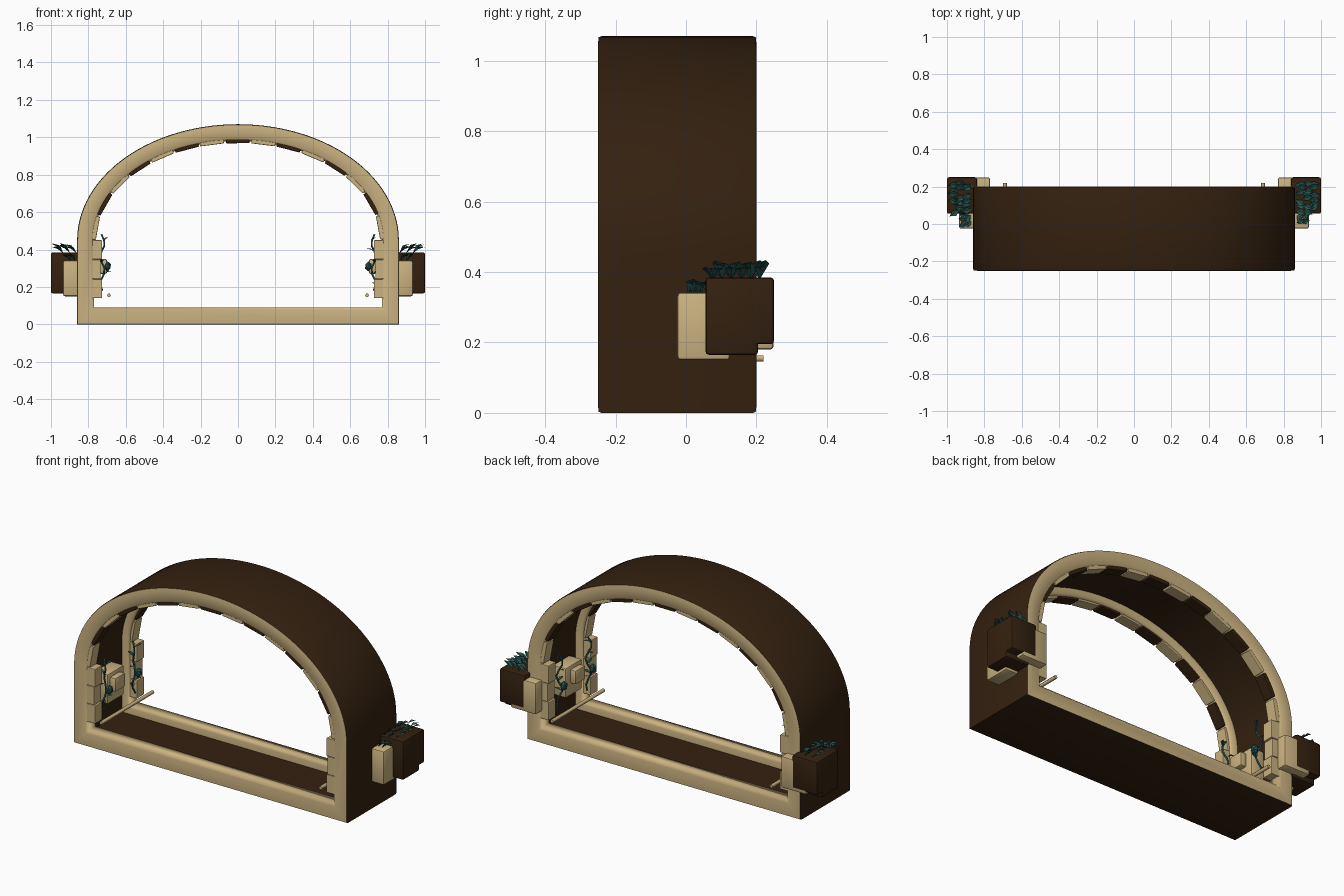
import bpy, bmesh, math, random
from mathutils import Matrix, Vector

random.seed(4)
cube = bpy.data.objects.get("Cube")
if cube:
    bpy.data.objects.remove(cube)


def material(name, rgb):
    m = bpy.data.materials.new(name)
    m.use_nodes = True
    m.diffuse_color = (*rgb, 1)
    b = m.node_tree.nodes["Principled BSDF"]
    b.inputs["Base Color"].default_value = (*rgb, 1)
    b.inputs["Roughness"].default_value = 0.8
    return m


TAN = material("pale_sandstone", (0.60, 0.45, 0.22))
BROWN = material("dark_brown", (0.034, 0.015, 0.005))
TEAL = material("teal_leaf", (0.02, 0.09, 0.08))


def finish(name, bm, mats, smooth=None):
    bmesh.ops.recalc_face_normals(bm, faces=bm.faces)
    me = bpy.data.meshes.new(name)
    bm.to_mesh(me)
    bm.free()
    for m in mats:
        me.materials.append(m)
    ob = bpy.data.objects.new(name, me)
    bpy.context.collection.objects.link(ob)
    if smooth:
        bpy.ops.object.select_all(action='DESELECT')
        ob.select_set(True)
        bpy.context.view_layer.objects.active = ob
        bpy.ops.object.shade_smooth_by_angle(angle=math.radians(smooth))
    return ob


def add_block(bm, matrix, bevel, index=0):
    part = bmesh.new()
    bmesh.ops.create_cube(part, size=1, matrix=matrix)
    bmesh.ops.bevel(part, geom=part.edges[:], offset=bevel, segments=2,
                    profile=0.5, affect='EDGES')
    for f in part.faces:
        f.material_index = index
    tmp = bpy.data.meshes.new("tmp")
    part.to_mesh(tmp)
    part.free()
    bm.from_mesh(tmp)
    bpy.data.meshes.remove(tmp)


def box_matrix(lo, hi):
    lo, hi = Vector(lo), Vector(hi)
    return Matrix.Translation((lo + hi) / 2) @ Matrix.Diagonal((*(hi - lo), 1))


# Arched tunnel: a cross-section (inset, depth) carried round the outline
SPRING, HALF, RISE = 0.45, 0.86, 0.62


def outline(r, steps=56):
    pts = [(HALF - r, r)]
    for i in range(steps + 1):
        a = math.pi * i / steps
        pts.append(((HALF - r) * math.cos(a), SPRING + (RISE - r) * math.sin(a)))
    return pts + [(r - HALF, r)]


section = [(0, -0.24), (0, 0.19), (0.003, 0.198), (0.02, 0.2), (0.075, 0.2),
           (0.09, 0.188), (0.09, 0.13), (0.08, 0.12), (0.046, 0.12),
           (0.046, -0.17), (0.08, -0.17), (0.09, -0.18), (0.09, -0.238),
           (0.075, -0.25), (0.02, -0.25), (0.003, -0.248)]
dark_strips = {0, 1, 8, 15}
bm = bmesh.new()
rings = [[bm.verts.new((x, y, z)) for x, z in outline(r)] for r, y in section]
for i, ring in enumerate(rings):
    nxt = rings[(i + 1) % len(rings)]
    for j in range(len(ring)):
        k = (j + 1) % len(ring)
        f = bm.faces.new((ring[j], ring[k], nxt[k], nxt[j]))
        f.material_index = 1 if i in dark_strips else 0
finish("arch_tunnel", bm, [TAN, BROWN], 60)

# Alternating bricks lining both inner rims
path = outline(0.085, 600)[1:-1]
count = 15
lengths = [0]
for p, q in zip(path, path[1:]):
    lengths.append(lengths[-1] + math.dist(p, q))


def along(t):
    i = next(n for n, d in enumerate(lengths) if d >= t * lengths[-1] - 1e-6)
    return Vector((path[i][0], 0, path[i][1]))


for label, y in (("front", -0.213), ("back", 0.163)):
    bm = bmesh.new()
    for i in range(count):
        p, q = along((i + 0.04) / count), along((i + 0.96) / count)
        d = (q - p).normalized()
        turn = Matrix.Rotation(-math.atan2(d.z, d.x), 4, 'Y')
        size = Matrix.Diagonal(((q - p).length, 0.064, 0.03, 1))
        at = Matrix.Translation((p + q) / 2 + Vector((0, y, 0)))
        add_block(bm, at @ turn @ size, 0.004, i % 2)
    finish(label + "_arch_bricks", bm, [TAN, BROWN])


def tube(name, pts, radius, mat):
    cu = bpy.data.curves.new(name, 'CURVE')
    cu.dimensions = '3D'
    cu.bevel_depth = radius
    cu.bevel_resolution = 1
    cu.use_fill_caps = True
    sp = cu.splines.new('POLY')
    sp.points.add(len(pts) - 1)
    for p, co in zip(sp.points, pts):
        p.co = (*co, 1)
    cu.materials.append(mat)
    ob = bpy.data.objects.new(name, cu)
    bpy.context.collection.objects.link(ob)


def add_leaf(bm, base, heading, length, width, lift):
    # Pointed leaf, folded along its midrib and drooping at the tip
    fwd = Vector((math.cos(heading), math.sin(heading), 0))
    side = Vector((-fwd.y, fwd.x, 0)) * width / 2
    up = Vector((0, 0, 1))
    base = Vector(base)
    mid = base + fwd * length * 0.5 + up * lift * 0.7
    tip = base + fwd * length + up * lift
    fold = up * width * 0.2
    a, b, c, l, r = [bm.verts.new(p) for p in
                     (base, mid, tip, mid + side + fold, mid - side + fold)]
    for tri in ((a, b, l), (b, c, l), (a, r, b), (b, r, c)):
        bm.faces.new(tri)


def side_box(name, s, lo, hi, mat, bevel=0.01):
    bm = bmesh.new()
    add_block(bm, Matrix.Diagonal((s, 1, 1, 1)) @ box_matrix(lo, hi), bevel)
    finish(name, bm, [mat], 40)


for s, side in ((1, "left"), (-1, "right")):
    # Outer planter boxes
    side_box(side + "_planter_main", s, (0.85, 0.055, 0.165), (1.0, 0.205, 0.385), BROWN)
    side_box(side + "_planter_rear", s, (0.84, 0.1, 0.195), (1.0, 0.25, 0.385), BROWN)
    side_box(side + "_planter_front", s, (0.83, -0.025, 0.15), (0.935, 0.125, 0.342), TAN)
    side_box(side + "_planter_bracket", s, (0.77, 0.14, 0.18), (0.93, 0.249, 0.36), TAN)

    # Stacked pillar blocks at both ends of the inner wall
    for label, y in (("front", -0.245), ("back", 0.13)):
        bm = bmesh.new()
        for i in range(3):
            z = 0.14 + i * 0.104
            inner = 0.727 + 0.007 * (i % 2)
            add_block(bm, box_matrix((inner, y, z), (0.81, y + 0.065, z + 0.102)), 0.004)
        bmesh.ops.scale(bm, vec=(s, 1, 1), verts=bm.verts)
        finish(side + "_" + label + "_pillar", bm, [TAN])

    # Inner wall box with a smaller block on its face, and the low rail
    side_box(side + "_wall_box", s, (0.735, -0.12, 0.2), (0.82, 0.03, 0.37), TAN)
    side_box(side + "_wall_box_face", s, (0.7, -0.1, 0.27), (0.74, -0.01, 0.35), TAN)
    tube(side + "_rail", [(s * 0.69, -0.245, 0.155), (s * 0.69, 0.22, 0.155)], 0.01, TAN)

    # Climbing vines with a bud and small leaves
    for label, y in (("front", -0.16), ("back", 0.1)):
        pts = [(s * (0.725 + 0.012 * math.sin(i * 1.3)), y + 0.012 * math.cos(i * 1.1),
                0.18 + i * 0.03) for i in range(11)]
        tube(side + "_" + label + "_vine", pts, 0.005, TEAL)
        bm = bmesh.new()
        for i in range(1, 11, 2):
            add_leaf(bm, pts[i], i * 2.2, 0.045, 0.022, 0.015)
        bmesh.ops.create_icosphere(
            bm, subdivisions=1, radius=1,
            matrix=Matrix.Translation((s * 0.697, y, 0.31)) @ Matrix.Diagonal((0.02, 0.024, 0.027, 1)))
        finish(side + "_" + label + "_vine_leaves", bm, [TEAL])

    # Planter foliage, leaning outward in rows
    bm = bmesh.new()
    for i in range(3):
        for j in range(6):
            base = (0.862 + i * 0.036, 0.075 + j * 0.027, 0.38)
            add_leaf(bm, base, random.uniform(-0.6, 0.6), 0.062, 0.036,
                     random.uniform(0.03, 0.055))
    for j in range(5):
        for x in (0.87, 0.895):
            add_leaf(bm, (x, 0.005 + j * 0.014, 0.338), random.uniform(-0.9, 0.6),
                     0.045, 0.03, random.uniform(0.03, 0.045))
    bmesh.ops.scale(bm, vec=(s, 1, 1), verts=bm.verts)
    finish(side + "_planter_leaves", bm, [TEAL])
